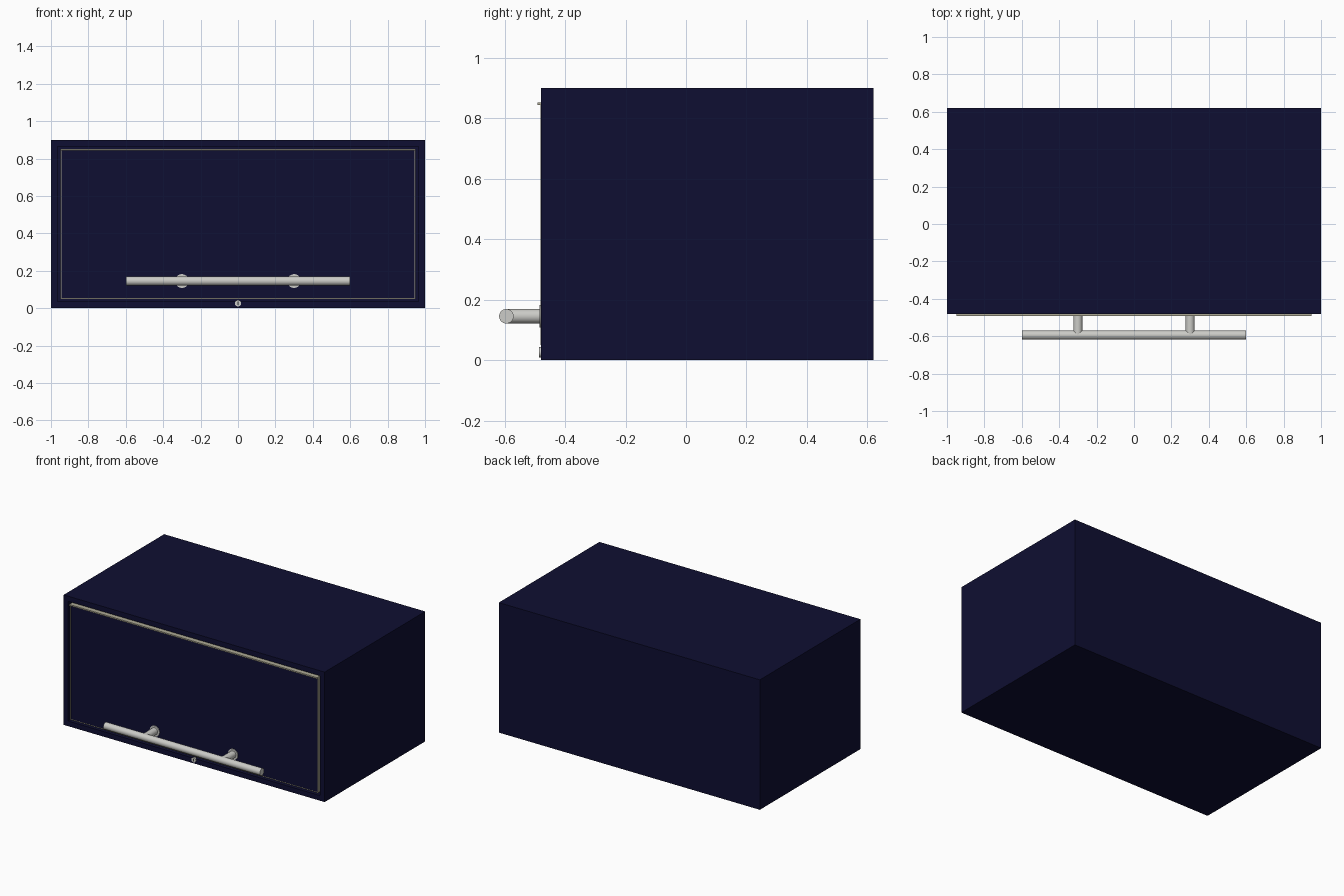
import bpy, bmesh
from math import radians

if "Cube" in bpy.data.objects:
    bpy.data.objects.remove(bpy.data.objects["Cube"])

FRONT, BACK = -0.48, 0.62


def material(name, rgb):
    m = bpy.data.materials.new(name)
    m.diffuse_color = (*rgb, 1)
    m.use_nodes = True
    m.node_tree.nodes["Principled BSDF"].inputs["Base Color"].default_value = m.diffuse_color
    return m


navy = material("navy_laminate", (0.0045, 0.0045, 0.032))
beige = material("beige_edge", (0.42, 0.40, 0.30))
steel = material("brushed_steel", (0.6, 0.6, 0.57))
dark = material("keyhole_dark", (0.03, 0.03, 0.03))


def box(name, lo, hi, mat):
    bpy.ops.mesh.primitive_cube_add(size=1, location=[(a + b) / 2 for a, b in zip(lo, hi)])
    o = bpy.context.object
    o.name = name
    o.scale = [b - a for a, b in zip(lo, hi)]
    bpy.ops.object.transform_apply(location=False, rotation=False, scale=True)
    o.data.materials.append(mat)
    return o


def rod(name, r, length, centre, axis, mat, sides=32):
    rot = (0, radians(90), 0) if axis == "x" else (radians(90), 0, 0)
    bpy.ops.mesh.primitive_cylinder_add(vertices=sides, radius=r, depth=length,
                                        location=centre, rotation=rot)
    o = bpy.context.object
    o.name = name
    o.data.materials.append(mat)
    bpy.ops.object.shade_smooth_by_angle(angle=radians(35))
    return o


# Cabinet shell: a box whose front is opened up for the door
shell = box("cabinet_shell", (-1, FRONT, 0), (1, BACK, 0.9), navy)
bm = bmesh.new()
bm.from_mesh(shell.data)
bm.faces.ensure_lookup_table()
front = min(bm.faces, key=lambda f: f.calc_center_median().y)
bmesh.ops.inset_region(bm, faces=[front], thickness=0.05)
opening = bmesh.ops.extrude_discrete_faces(bm, faces=[front])["faces"][0]
bmesh.ops.translate(bm, verts=opening.verts, vec=(0, 0.04, 0))
bm.to_mesh(shell.data)
bm.free()

# Flap door with thin light edging at the sides and bottom
box("flap_door", (-0.945, FRONT, 0.055), (0.945, FRONT + 0.04, 0.845), navy)
for side, x in (("left", -0.9475), ("right", 0.9475)):
    box(f"door_edge_{side}", (x - 0.0025, FRONT - 0.001, 0.05), (x + 0.0025, FRONT + 0.04, 0.85), beige)
box("door_edge_bottom", (-0.95, FRONT - 0.001, 0.05), (0.95, FRONT + 0.04, 0.055), beige)
# Raised strip along the top of the door
box("door_top_strip", (-0.95, FRONT - 0.011, 0.843), (0.95, FRONT + 0.04, 0.852), beige)

# Bar handle on two posts with round mounting plates
HY, HZ = -0.594, 0.145
rod("handle_bar", 0.024, 1.2, (0, HY, HZ), "x", steel)
for side, x in (("left", -0.3), ("right", 0.3)):
    rod(f"handle_post_{side}", 0.024, FRONT - HY, (x, (FRONT + HY) / 2, HZ), "y", steel)
    rod(f"handle_plate_{side}", 0.037, 0.01, (x, FRONT, HZ), "y", steel)

# Lock with an upright key slot
rod("lock_cylinder", 0.017, 0.012, (0, FRONT, 0.026), "y", steel, 24)
box("key_slot", (-0.003, FRONT - 0.0065, 0.017), (0.003, FRONT, 0.035), dark)
